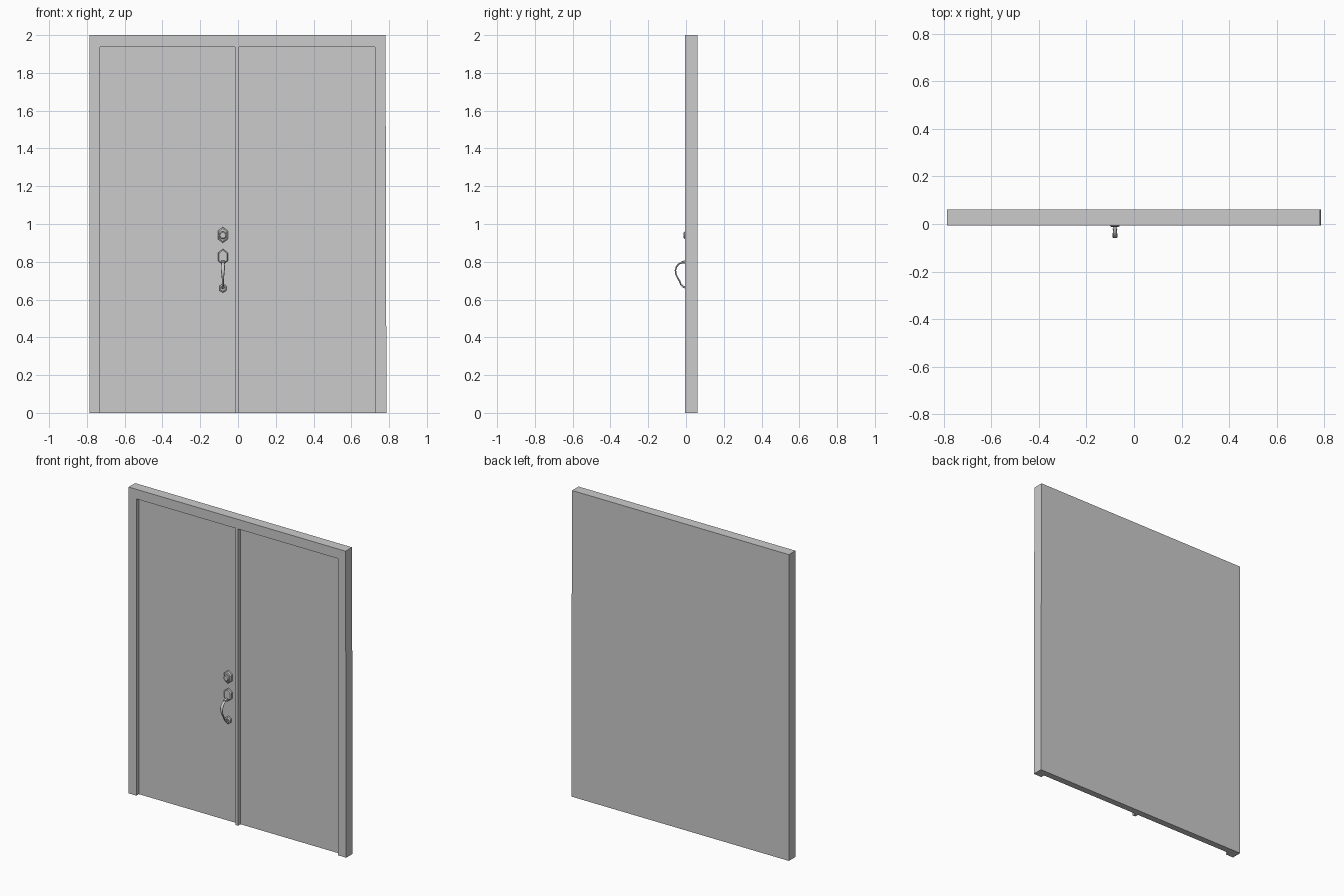
import bpy, bmesh, math
from mathutils import Vector

if "Cube" in bpy.data.objects:
    bpy.data.objects.remove(bpy.data.objects["Cube"])

FRONT, PANEL, BACK = -0.006, 0.019, 0.061
HX = -0.08  # x of the hardware


def finish(name, bm):
    bmesh.ops.recalc_face_normals(bm, faces=bm.faces[:])
    me = bpy.data.meshes.new(name)
    bm.to_mesh(me)
    bm.free()
    ob = bpy.data.objects.new(name, me)
    bpy.context.collection.objects.link(ob)
    return ob


def box(name, x0, x1, y0, y1, z0, z1):
    bm = bmesh.new()
    bmesh.ops.create_cube(bm, size=1)
    for v in bm.verts:
        v.co = Vector((x1 if v.co.x > 0 else x0,
                       y1 if v.co.y > 0 else y0,
                       z1 if v.co.z > 0 else z0))
    return finish(name, bm)


def loft(name, rings):
    """Skin a list of closed rings and cap both ends."""
    bm = bmesh.new()
    loops = [[bm.verts.new(p) for p in r] for r in rings]
    n = len(loops[0])
    for a, b in zip(loops, loops[1:]):
        for i in range(n):
            j = (i + 1) % n
            bm.faces.new((a[i], a[j], b[j], b[i]))
    bm.faces.new(loops[0])
    bm.faces.new(loops[-1])
    return finish(name, bm)


def hex_plate(name, z, steps):
    """Tall hexagon; each step is (y, half width, half height)."""
    shape = [(0, 1), (1, .5), (1, -.5), (0, -1), (-1, -.5), (-1, .5)]
    return loft(name, [[(HX + sx * w, y, z + sz * h) for sx, sz in shape]
                       for y, w, h in steps])


# Door slab with two recessed leaves, leaving jambs, head and mullion
slab = box("double_door", -0.786, 0.786, FRONT, BACK, 0, 2)
for v in slab.data.vertices:
    if v.co.x > 0 and v.co.z > 1:
        v.co.x = 0.781  # right edge leans slightly
for x0, x1 in ((-0.73, -0.015), (0.005, 0.726)):
    cutter = box("leaf_recess", x0, x1, -0.1, PANEL, -0.1, 1.937)
    cutter.hide_render = True
    mod = slab.modifiers.new("recess", 'BOOLEAN')
    mod.operation, mod.solver, mod.object = 'DIFFERENCE', 'EXACT', cutter
    bpy.context.view_layer.objects.active = slab
    bpy.ops.object.modifier_apply(modifier=mod.name)
    bpy.data.objects.remove(cutter)

# Backing plates
hex_plate("deadbolt_plate", 0.942, [(PANEL, .027, .042), (.008, .027, .042), (.003, .020, .034)])
hex_plate("handle_plate", 0.826, [(PANEL, .026, .042), (.008, .026, .042), (.003, .021, .036)])
hex_plate("lower_plate", 0.660, [(PANEL, .019, .024), (.008, .019, .024), (.003, .012, .016)])

# Deadbolt cylinder
loft("deadbolt_cylinder", [[(HX + r * math.cos(a * math.tau / 10), y,
                             0.940 + r * math.sin(a * math.tau / 10)) for a in range(10)]
                           for y, r in ((.004, .020), (-.008, .020), (-.012, .015))])

# Curved pull grip: (y, z, half width, half thickness)
path = [(.006, .793, .008, .004), (-.015, .796, .007, .004), (-.036, .790, .009, .004),
        (-.050, .775, .011, .004), (-.056, .755, .010, .004), (-.054, .735, .008, .004),
        (-.044, .715, .006, .004), (-.034, .698, .005, .004), (-.027, .680, .005, .004),
        (-.016, .668, .006, .005), (.006, .662, .009, .007)]
rings = []
for i, (y, z, w, t) in enumerate(path):
    a, b = path[max(i - 1, 0)], path[min(i + 1, len(path) - 1)]
    d = Vector((0, b[0] - a[0], b[1] - a[1])).normalized()
    side = Vector((0, -d.z, d.y))
    rings.append([Vector((HX, y, z)) + Vector((w * math.cos(k * math.tau / 8), 0, 0))
                  + side * t * math.sin(k * math.tau / 8) for k in range(8)])
grip = loft("pull_grip", rings)
for p in grip.data.polygons:
    p.use_smooth = len(p.vertices) == 4

# Thumb latch above the grip
loft("thumb_latch", [[(HX + sx * w, y, z + sz * .003)
                      for sx, sz in ((1, 1), (-1, 1), (-1, -1), (1, -1))]
                     for y, z, w in ((.006, .803, .006), (-.012, .803, .008), (-.024, .800, .010))])
